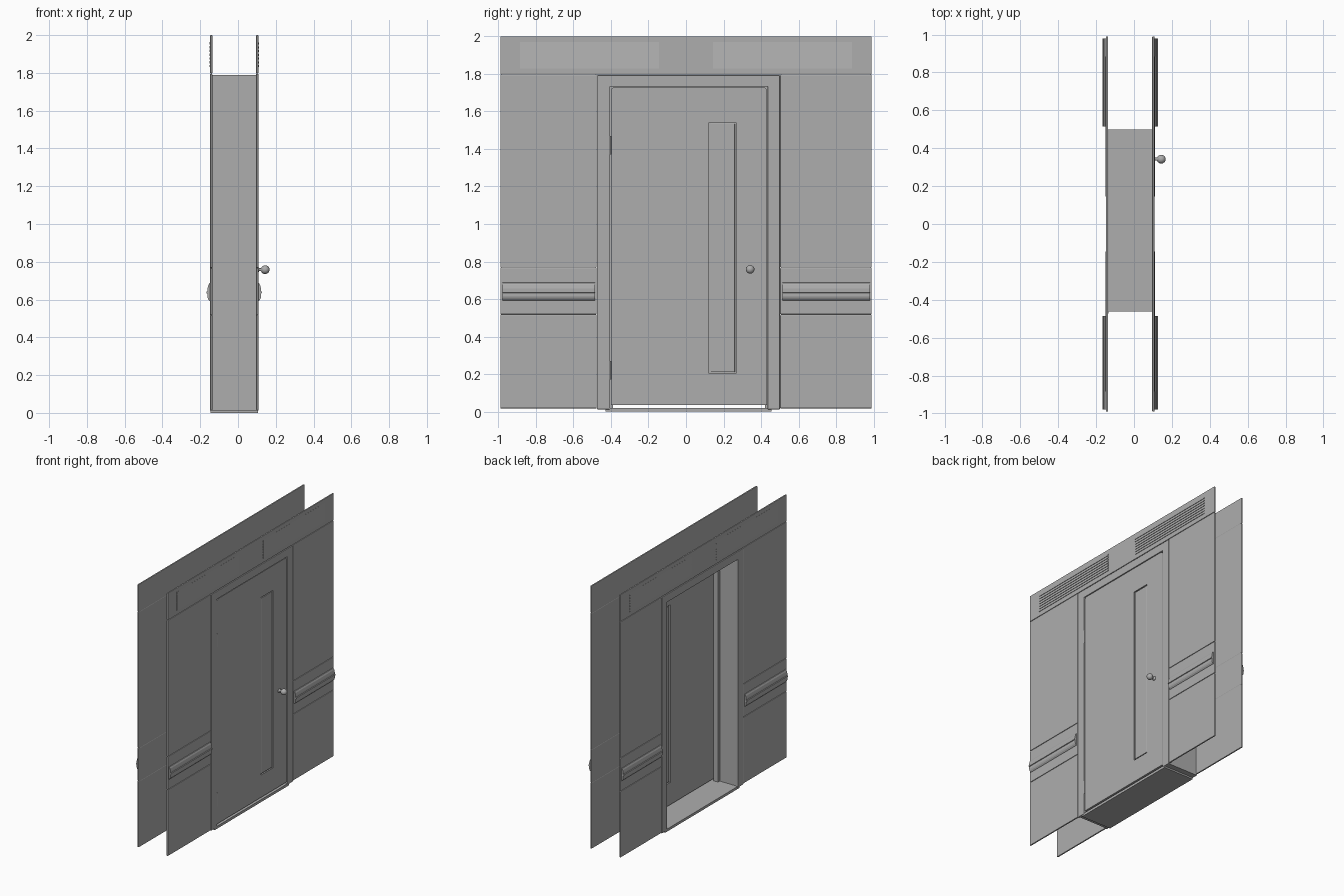
import bpy, bmesh, math
from mathutils import Matrix

if "Cube" in bpy.data.objects:
    bpy.data.objects.remove(bpy.data.objects["Cube"])

CX = -0.02   # middle plane between the two wall faces

grey = bpy.data.materials.new("dark_grey")
grey.diffuse_color = (0.42, 0.42, 0.42, 1)
grey.use_nodes = True
grey.node_tree.nodes["Principled BSDF"].inputs["Base Color"].default_value = grey.diffuse_color


def prism(name, pts, a, b, axis='X', bevel=0.0, mirror=False):
    """Extrude an outline: (y, z) points along X, or (x, z) points along Y."""
    bm = bmesh.new()
    ends = []
    for t in (a, b):
        ends.append([bm.verts.new((t - CX, p, q) if axis == 'X' else (p - CX, t, q))
                     for p, q in pts])
    bm.faces.new(ends[0])
    bm.faces.new(ends[1][::-1])
    n = len(pts)
    for i in range(n):
        j = (i + 1) % n
        bm.faces.new((ends[0][i], ends[0][j], ends[1][j], ends[1][i]))
    bmesh.ops.recalc_face_normals(bm, faces=bm.faces)
    return finish(name, bm, bevel, mirror)


def finish(name, bm, bevel=0.0, mirror=False, smooth=False):
    me = bpy.data.meshes.new(name)
    bm.to_mesh(me)
    bm.free()
    me.materials.append(grey)
    ob = bpy.data.objects.new(name, me)
    ob.location.x = CX
    bpy.context.collection.objects.link(ob)
    if smooth:
        for f in me.polygons:
            f.use_smooth = True
    if bevel:
        m = ob.modifiers.new("bevel", 'BEVEL')
        m.width, m.segments, m.limit_method = bevel, 2, 'ANGLE'
    if mirror:
        ob.modifiers.new("mirror", 'MIRROR')
    return ob


def rect(y0, y1, z0, z1):
    return [(y0, z0), (y1, z0), (y1, z1), (y0, z1)]


def portal(y0, y1, i0, i1, z0, top, itop):
    """Upside-down U outline."""
    return [(y0, z0), (y0, top), (y1, top), (y1, z0),
            (i1, z0), (i1, itop), (i0, itop), (i0, z0)]


# Wall panels on thin backing sheets, and handrails, mirrored to both wall faces
rail = [(0.100, 0.690), (0.112, 0.686), (0.118, 0.674), (0.122, 0.656), (0.122, 0.644),
        (0.127, 0.642), (0.127, 0.634), (0.122, 0.632), (0.122, 0.613),
        (0.118, 0.602), (0.111, 0.594), (0.100, 0.590)]
for side, y0, y1 in (("left", -0.99, -0.476), ("right", 0.502, 0.99)):
    for part, z0, z1 in (("lower", 0.017, 0.516), ("middle", 0.518, 0.766), ("upper", 0.768, 1.795)):
        prism(f"{part}_panel_{side}", rect(y0, y1, z0, z1), 0.096, 0.108,
              bevel=0.004, mirror=True)
    prism("wall_backing_" + side, rect(y0 + 0.004, y1 - 0.004, 0.022, 1.99), 0.097, 0.1, mirror=True)
    prism("handrail_" + side, rail, y0 + 0.012, y1 - 0.01, 'Y', mirror=True)

# Top panel with louvred vents
prism("top_panel", rect(-0.99, 0.99, 1.797, 2.0), 0.096, 0.108, bevel=0.004, mirror=True)
for side, y0, y1 in (("left", -0.885, -0.145), ("right", 0.145, 0.885)):
    for k in range(7):
        z = 1.83 + k * 0.02
        prism(f"vent_slat_{side}_{k}", [(0.106, z), (0.1115, z), (0.1085, z + 0.0195), (0.106, z + 0.0195)],
              y0, y1, 'Y', mirror=True)

# Door frame, stop behind the leaf, face trim and sill
prism("door_frame", portal(-0.462, 0.498, -0.41, 0.44, 0.012, 1.788, 1.738), -0.14, 0.10)
prism("door_stop", portal(-0.42, 0.45, -0.39, 0.42, 0.012, 1.75, 1.718), 0.005, 0.045)
prism("frame_trim", portal(-0.474, 0.5, -0.405, 0.435, 0.012, 1.793, 1.733), 0.094, 0.109,
      bevel=0.003, mirror=True)
prism("door_sill", rect(-0.43, 0.455, 0.0, 0.019), -0.145, 0.107)

# Door leaf with rounded top corners
r = 0.02
outline = [(-0.401, 0.034), (0.431, 0.034)]
for cy, start in ((0.431 - r, 0), (-0.401 + r, 90)):
    for s in range(5):
        a = math.radians(start + s * 22.5)
        outline.append((cy + r * math.cos(a), 1.729 - r + r * math.sin(a)))
door = prism("door_leaf", outline, 0.045, 0.105)

# Tall window slot cut through the leaf, with its pane and a groove around it
cutter = prism("window_cutter", rect(0.123, 0.267, 0.203, 1.542), 0.0, 0.2)
cutter.hide_render = True
cutter.display_type = 'WIRE'
cut = door.modifiers.new("window", 'BOOLEAN')
cut.object, cut.operation, cut.solver = cutter, 'DIFFERENCE', 'EXACT'
prism("window_core", rect(0.12, 0.27, 0.2, 1.545), 0.055, 0.095)
prism("window_pane", rect(0.130, 0.260, 0.210, 1.535), 0.048, 0.103, bevel=0.002)

# Hinges
for i, z in enumerate((0.22, 1.42)):
    bm = bmesh.new()
    bmesh.ops.create_cone(bm, cap_ends=True, segments=12, radius1=0.005, radius2=0.005, depth=0.1,
                          matrix=Matrix.Translation((0.104 - CX, -0.403, z)))
    finish(f"hinge_{i}", bm)

# Door knob: lathe of a half profile (x, radius) about the x axis
KY, KZ = 0.342, 0.758
prof = [(0.104, 0.0), (0.104, 0.016), (0.109, 0.015), (0.111, 0.008), (0.122, 0.008)]
for s in range(1, 11):
    a = math.radians(160 - s * 16)
    prof.append((0.144 + 0.023 * math.cos(a), 0.023 * math.sin(a)))
bm = bmesh.new()
vs = [bm.verts.new((x - CX, KY + q, KZ)) for x, q in prof]
es = [bm.edges.new(e) for e in zip(vs, vs[1:])]
bmesh.ops.spin(bm, geom=vs + es, cent=(0, KY, KZ), axis=(1, 0, 0),
               angle=math.tau, steps=20, use_merge=True)
bmesh.ops.remove_doubles(bm, verts=bm.verts, dist=0.0001)
bmesh.ops.recalc_face_normals(bm, faces=bm.faces)
finish("door_knob", bm, smooth=True)
